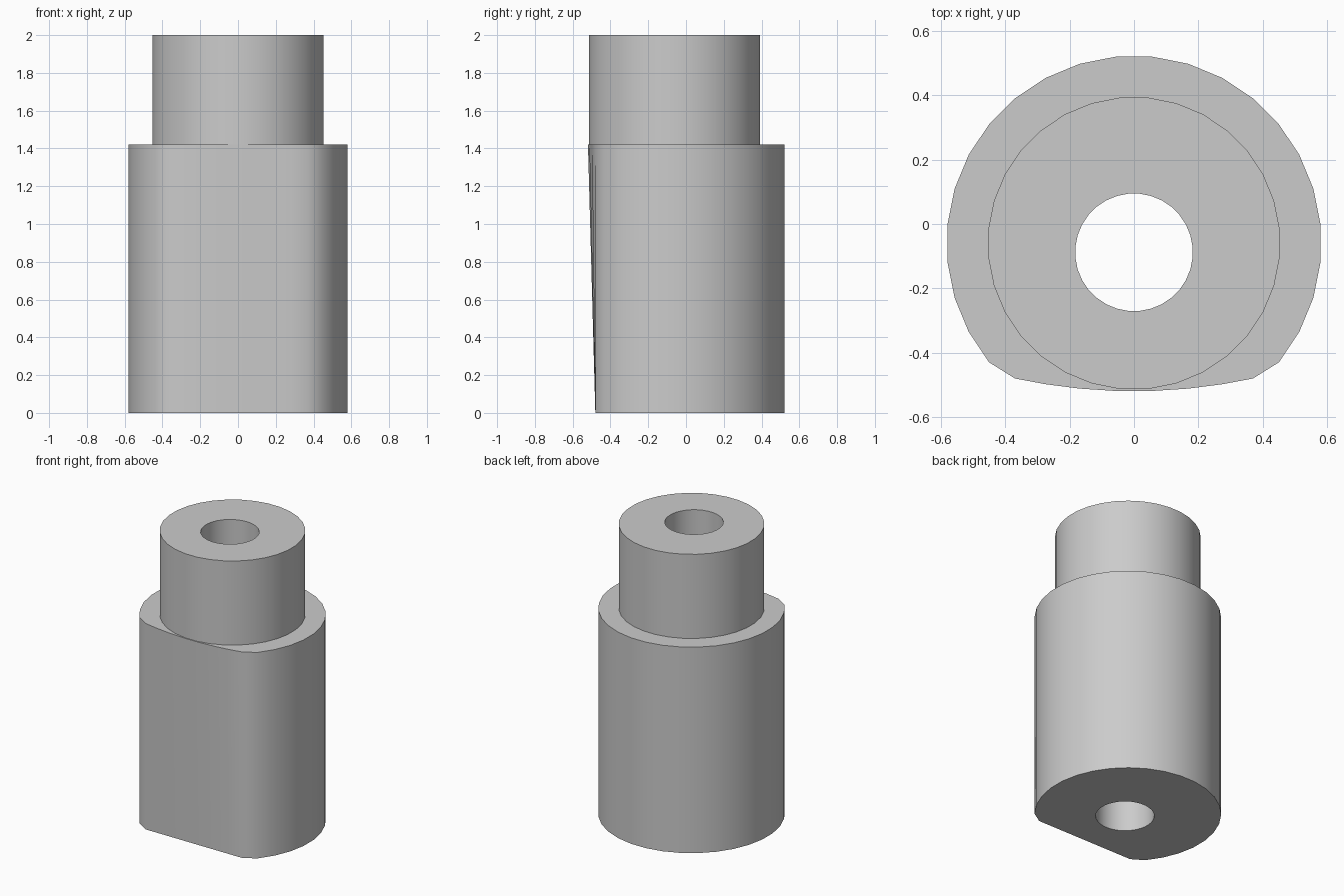
import bpy, bmesh, math

if "Cube" in bpy.data.objects:
    bpy.data.objects.remove(bpy.data.objects["Cube"])

SIDES = 32
AXIS_Y = -0.06
BORE_Y = -0.088


def ring(radius, z, cy=AXIS_Y, front=None):
    """Circle of points; front(x) limits how far forward the outline reaches."""
    pts = []
    for i in range(SIDES):
        a = 2 * math.pi * (i + 0.5) / SIDES
        x, y = radius * math.cos(a), cy + radius * math.sin(a)
        if front:
            y = max(y, front(x))
        pts.append((x, y, z))
    return pts


# Closed section: body, shoulder, collar, then back down the bore
sections = [
    ring(0.583, 0, front=lambda x: -0.48),
    ring(0.583, 1.42, front=lambda x: -0.52 + 0.29 * x * x),
    ring(0.455, 1.42),
    ring(0.455, 2),
    ring(0.183, 2, BORE_Y),
    ring(0.183, 0, BORE_Y),
]

bm = bmesh.new()
loops = [[bm.verts.new(p) for p in s] for s in sections]
for k, low in enumerate(loops):
    high = loops[(k + 1) % len(loops)]
    for i in range(SIDES):
        j = (i + 1) % SIDES
        bm.faces.new((low[i], low[j], high[j], high[i]))
bmesh.ops.recalc_face_normals(bm, faces=bm.faces)

mesh = bpy.data.meshes.new("stepped_sleeve")
bm.to_mesh(mesh)
bm.free()
sleeve = bpy.data.objects.new("stepped_sleeve", mesh)
bpy.context.collection.objects.link(sleeve)

# Plain grey finish
grey = bpy.data.materials.new("plain_grey")
grey.use_nodes = True
colour = (0.6, 0.6, 0.6, 1)
grey.diffuse_color = colour
grey.node_tree.nodes["Principled BSDF"].inputs["Base Color"].default_value = colour
mesh.materials.append(grey)

# Smooth walls, crisp rims
bpy.ops.object.select_all(action="DESELECT")
sleeve.select_set(True)
bpy.context.view_layer.objects.active = sleeve
bpy.ops.object.shade_smooth_by_angle(angle=math.radians(35))
